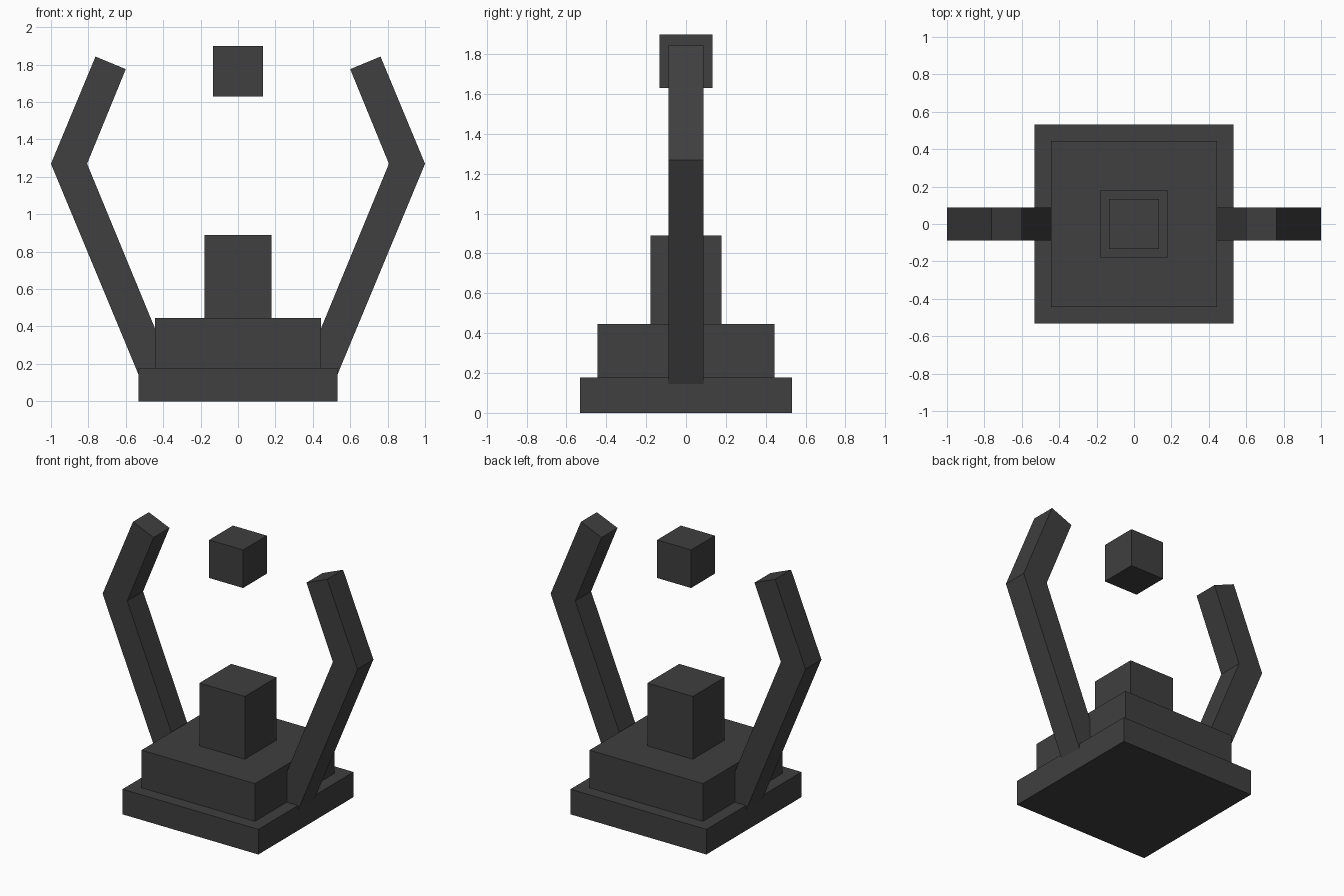
import bpy
import bmesh
from mathutils import Matrix, Vector

cube = bpy.data.objects.get("Cube")
if cube:
    bpy.data.objects.remove(cube, do_unlink=True)

# Single dark stone colour
stone = bpy.data.materials.new("dark_grey_stone")
stone.use_nodes = True
colour = (0.05, 0.05, 0.05, 1)
stone.diffuse_color = colour
shader = stone.node_tree.nodes["Principled BSDF"]
shader.inputs["Base Color"].default_value = colour
shader.inputs["Roughness"].default_value = 0.8


def finish(name, bm):
    bmesh.ops.recalc_face_normals(bm, faces=bm.faces)
    mesh = bpy.data.meshes.new(name)
    bm.to_mesh(mesh)
    bm.free()
    mesh.materials.append(stone)
    obj = bpy.data.objects.new(name, mesh)
    bpy.context.collection.objects.link(obj)
    return obj


def block(name, half, bottom, top):
    """Square block centred on the vertical axis."""
    bm = bmesh.new()
    size = Matrix.Diagonal((2 * half, 2 * half, top - bottom, 1))
    place = Matrix.Translation((0, 0, (bottom + top) / 2))
    bmesh.ops.create_cube(bm, size=1, matrix=place @ size)
    return finish(name, bm)


def arm(name, side, half_depth=0.089):
    """Bent square bar, mitred at the elbow, rooted inside the base."""
    sections = [((0.50, 0.066), (0.338, 0.133)),
                ((1.0, 1.27), (0.807, 1.27)),
                ((0.762, 1.843), (0.6, 1.776))]
    bm = bmesh.new()
    rings = []
    for (xo, zo), (xi, zi) in sections:
        corners = [(xo, -half_depth, zo), (xo, half_depth, zo),
                   (xi, half_depth, zi), (xi, -half_depth, zi)]
        rings.append([bm.verts.new(Vector((side * x, y, z))) for x, y, z in corners])
    for low, high in zip(rings, rings[1:]):
        for i in range(4):
            j = (i + 1) % 4
            bm.faces.new((low[i], low[j], high[j], high[i]))
    bm.faces.new(rings[0])
    bm.faces.new(rings[-1])
    return finish(name, bm)


# Stepped pedestal and floating cube
block("base_slab", 0.533, 0, 0.178)
block("middle_step", 0.445, 0.178, 0.445)
block("centre_pillar", 0.178, 0.445, 0.89)
block("floating_cube", 0.133, 1.63, 1.9)

# Mirrored arms
arm("left_arm", 1)
arm("right_arm", -1)
